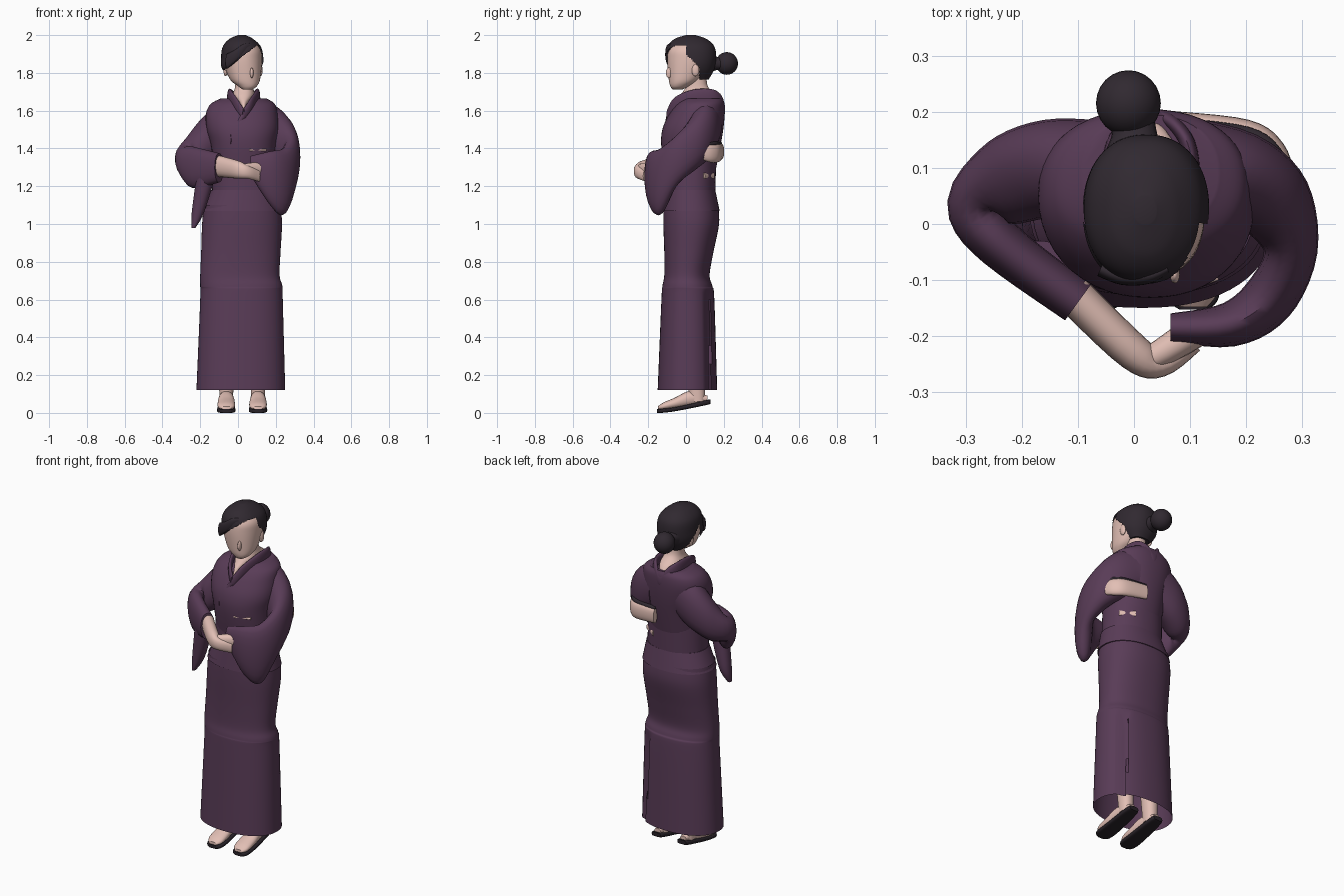
import bpy
import bmesh
from math import cos, sin, pi, copysign, radians
from mathutils import Vector

default_cube = bpy.data.objects.get("Cube")
if default_cube:
    bpy.data.objects.remove(default_cube)


def make_material(name, red, green, blue):
    material = bpy.data.materials.new(name)
    material.use_nodes = True
    colour = (red, green, blue, 1)
    material.diffuse_color = colour
    shader = material.node_tree.nodes["Principled BSDF"]
    shader.inputs["Base Color"].default_value = colour
    shader.inputs["Roughness"].default_value = .8
    return material


PLUM = make_material("plum cloth", .1, .045, .095)
SKIN = make_material("pale skin", .76, .52, .46)
HAIR = make_material("dark hair", .03, .022, .03)
SOLE = make_material("black sole", .02, .015, .02)


def finish(bm, name, material):
    """Turn a bmesh into a smooth shaded object."""
    bmesh.ops.recalc_face_normals(bm, faces=bm.faces)
    mesh = bpy.data.meshes.new(name)
    bm.to_mesh(mesh)
    bm.free()
    mesh.materials.append(material)
    obj = bpy.data.objects.new(name, mesh)
    bpy.context.collection.objects.link(obj)
    bpy.ops.object.select_all(action="DESELECT")
    obj.select_set(True)
    bpy.context.view_layer.objects.active = obj
    bpy.ops.object.shade_smooth_by_angle(angle=radians(50))


def refine(rows, steps):
    """Smoothly interpolate between the given sections."""
    rows = [Vector(row) for row in rows]
    result = []
    for i in range(len(rows) - 1):
        before, start = rows[max(i - 1, 0)], rows[i]
        end, after = rows[i + 1], rows[min(i + 2, len(rows) - 1)]
        for step in range(steps):
            t = step / steps
            tangent_a, tangent_b = (end - before) / 2, (after - start) / 2
            ease = t * t * (3 - 2 * t)
            result.append(start.lerp(end, ease)
                          + tangent_a * t * (1 - t) ** 2
                          - tangent_b * t * t * (1 - t))
    return result + [rows[-1]]


def unit_ring(sides, power):
    """Points of a rounded unit outline, squarer as the power rises."""
    for i in range(sides):
        angle = 2 * pi * i / sides
        c, s = cos(angle), sin(angle)
        yield (copysign(abs(c) ** (2 / power), c),
               copysign(abs(s) ** (2 / power), s))


def bridge(rings, caps):
    """Skin a sequence of point rings, with optional end caps."""
    bm = bmesh.new()
    loops = [[bm.verts.new(point) for point in ring] for ring in rings]
    for low, high in zip(loops, loops[1:]):
        for i in range(len(low)):
            bm.faces.new((low[i - 1], low[i], high[i], high[i - 1]))
    if caps:
        bm.faces.new(loops[0])
        bm.faces.new(loops[-1])
    return bm


def stack(*rows, steps=6, sides=48, power=2.2, caps=True):
    """Horizontal sections: height, left, right, front, back."""
    rings = []
    for z, left, right, front, back in refine(rows, steps):
        rings.append([((left + right + (right - left) * c) / 2,
                       (front + back + (back - front) * s) / 2, z)
                      for c, s in unit_ring(sides, power)])
    return bridge(rings, caps)


def sweep(*rows, steps=5, sides=20, power=2.2):
    """Upright sections on a path: x, y, top, bottom, half width."""
    rows = refine(rows, steps)
    rings = []
    for i, (x, y, top, bottom, width) in enumerate(rows):
        ahead = rows[min(i + 1, len(rows) - 1)] - rows[max(i - 1, 0)]
        side = Vector((-ahead[1], ahead[0])).normalized() * width
        rings.append([(x + side.x * c, y + side.y * c,
                       (top + bottom + (top - bottom) * s) / 2)
                      for c, s in unit_ring(sides, power)])
    return bridge(rings, True)


def ellipsoid(name, material, centre, size):
    bm = bmesh.new()
    bmesh.ops.create_uvsphere(bm, u_segments=24, v_segments=16, radius=1)
    bmesh.ops.scale(bm, vec=size, verts=bm.verts)
    bmesh.ops.translate(bm, vec=centre, verts=bm.verts)
    finish(bm, name, material)


# Long wrapped skirt with a pleat on the left side
skirt = stack(
    (.12, -.22, .25, -.15, .165), (.6, -.2, .237, -.13, .15),
    (.67, -.2, .235, -.125, .14), (.73, -.2, .22, -.115, .125),
    (.85, -.195, .225, -.115, .145), (1, -.19, .233, -.12, .175),
    (1.1, -.18, .225, -.12, .17), sides=64, power=2.25, caps=False)
for vert in skirt.verts:
    below_knee = .67 - vert.co.z
    if below_knee > 0 and vert.co.x > .1 and abs(vert.co.y - .115) < .013:
        vert.co.x -= .03 * min(1, below_knee * 8)
finish(skirt, "skirt", PLUM)

# Folded layer over the hips, sash and bodice
finish(stack((1.07, -.187, .236, -.126, .178),
             (1.18, -.14, .215, -.112, .155)), "hip_fold", PLUM)
finish(stack((1.17, -.137, .208, -.11, .155),
             (1.34, -.135, .2, -.112, .16)), "sash", PLUM)
finish(stack(
    (1.2, -.12, .19, -.1, .14), (1.4, -.14, .2, -.13, .18),
    (1.5, -.165, .215, -.125, .197), (1.58, -.17, .21, -.09, .205),
    (1.635, -.145, .195, -.05, .204), (1.665, -.09, .15, -.01, .195)),
    "bodice", PLUM)

# Thin glimpses of skin at the edges of the sash
finish(sweep((.06, -.125, 1.397, 1.386, .006),
             (.15, -.095, 1.397, 1.386, .006)), "front_sash_gap", SKIN)
finish(sweep((.185, .095, 1.27, 1.24, .006),
             (.11, .147, 1.27, 1.24, .006)), "back_sash_gap", SKIN)

# Collar loop, open low at the throat and dipping at the nape
collar_half = [(.03, -.095, 1.61, 1.54, .01), (.07, -.06, 1.67, 1.6, .01),
               (.1, .03, 1.71, 1.62, .014), (.1, .13, 1.715, 1.61, .014),
               (.07, .18, 1.69, 1.59, .013), (.03, .195, 1.645, 1.57, .012)]
other_half = [(.06 - x, *rest) for x, *rest in reversed(collar_half[:-1])]
finish(sweep(*collar_half, *other_half), "collar", PLUM)
finish(sweep((.035, -.092, 1.61, 1.56, .008),
             (-.04, -.118, 1.48, 1.42, .008)), "front_lapel", PLUM)

# Sleeves, with a hanging corner on the right one
finish(sweep(
    (-.06, .1, 1.655, 1.38, .085), (-.15, .1, 1.6, 1.32, .087),
    (-.225, .075, 1.51, 1.28, .08), (-.28, .03, 1.42, 1.27, .055),
    (-.24, -.035, 1.41, 1.19, .045), (-.1, -.14, 1.375, 1.22, .04)),
    "right_sleeve", PLUM)
finish(sweep(
    (.1, .1, 1.67, 1.38, .09), (.19, .085, 1.63, 1.33, .08),
    (.25, .035, 1.56, 1.28, .072), (.28, -.05, 1.47, 1.2, .048),
    (.24, -.135, 1.4, 1.05, .048), (.17, -.18, 1.385, 1.1, .04),
    (.065, -.185, 1.36, 1.26, .025)), "left_sleeve", PLUM)
finish(stack(
    (.98, -.245, -.225, -.09, -.06), (1.06, -.245, -.18, -.1, -.03),
    (1.25, -.22, -.12, -.12, -.03)), "right_sleeve_drop", PLUM)

# Clasped forearms and hands
finish(sweep(
    (-.11, -.125, 1.365, 1.25, .035), (0, -.23, 1.335, 1.24, .033),
    (.05, -.25, 1.31, 1.24, .023), (.11, -.215, 1.285, 1.225, .014)),
    "right_hand", SKIN)
finish(sweep(
    (.12, -.185, 1.33, 1.25, .03), (.04, -.235, 1.32, 1.26, .024),
    (.01, -.235, 1.31, 1.27, .015)), "left_hand", SKIN)

# Bare arm showing through the gap behind the left sleeve
gap_path = [(.07, .188, .014), (.2, .165, .022),
            (.25, .13, .022), (.275, .08, .014)]
finish(sweep(*[(x, y, 1.425, 1.37 - width * 2, width)
               for x, y, width in gap_path]), "left_arm_gap", SKIN)
finish(sweep(*[(x, y - .008, 1.437, 1.41, width * .8)
               for x, y, width in gap_path]), "gap_shadow_lining", HAIR)

# Neck, throat and nape
finish(stack(
    (1.59, .02, .04, -.095, .17), (1.64, 0, .06, -.07, .19),
    (1.68, -.028, .088, -.035, .17), (1.73, -.015, .08, 0, .115),
    (1.82, -.015, .08, 0, .11)), "neck", SKIN)

# Head
finish(stack(
    (1.712, .025, .075, -.07, -.02), (1.73, 0, .1, -.083, .015),
    (1.77, -.045, .118, -.092, .075), (1.87, -.083, .127, -.099, .145),
    (1.925, -.076, .119, -.09, .14), (1.97, -.04, .08, -.05, .09)),
    "head", SKIN)
ellipsoid("nose", SKIN, (.073, -.09, 1.8), (.009, .016, .028))
for side, x in (("left", .119), ("right", -.066)):
    ellipsoid(side + "_ear", SKIN, (x, .05, 1.815), (.011, .02, .033))


def is_hair(point):
    """Hairline: swept fringe in front, curved temple, covered back."""
    if point.y > .07:
        return True
    if point.y > 0:
        return point.z > 1.9 - point.y
    return point.z > min(1.945, 1.87 + .75 * point.x)


# Hair cap, cut along the hairline
hair = stack(
    (1.765, -.03, .085, .03, .12), (1.82, -.085, .127, -.1, .15),
    (1.88, -.09, .134, -.107, .16), (1.94, -.08, .12, -.098, .15),
    (1.98, -.045, .08, -.06, .108), (2, 0, .04, 0, .05),
    steps=12, sides=112)
bare = [face for face in hair.faces if not is_hair(face.calc_center_median())]
bmesh.ops.delete(hair, geom=bare, context="FACES")
finish(hair, "hair_cap", HAIR)
finish(sweep(
    (-.06, -.08, 1.9, 1.82, .014), (-.02, -.095, 1.92, 1.85, .014),
    (.025, -.094, 1.95, 1.89, .013), (.06, -.08, 1.957, 1.925, .008)),
    "fringe", HAIR)

# Bun and its tie
ellipsoid("hair_bun", HAIR, (-.01, .216, 1.85), (.058, .059, .06))
finish(sweep((0, .12, 1.91, 1.8, .055), (0, .165, 1.885, 1.815, .04),
             (-.01, .21, 1.88, 1.81, .045)), "hair_tie", HAIR)

# Legs, feet and sandals
for side, x in (("right", -.062), ("left", .106)):
    finish(stack((.06, x - .035, x + .035, .02, .1),
                 (.45, x - .05, x + .05, -.02, .1)), side + "_leg", SKIN)
    finish(sweep(
        (x, -.148, .035, .018, .025), (x, -.12, .055, .015, .044),
        (x, -.06, .08, .022, .046), (x, .02, .115, .035, .038),
        (x, .115, .09, .06, .02)), side + "_foot", SKIN)
    finish(sweep(
        (x, -.153, .02, 0, .025), (x, -.13, .022, 0, .046),
        (x, -.05, .032, .01, .048), (x, .11, .068, .042, .036),
        (x, .128, .07, .05, .018), power=4), side + "_sandal", SOLE)
